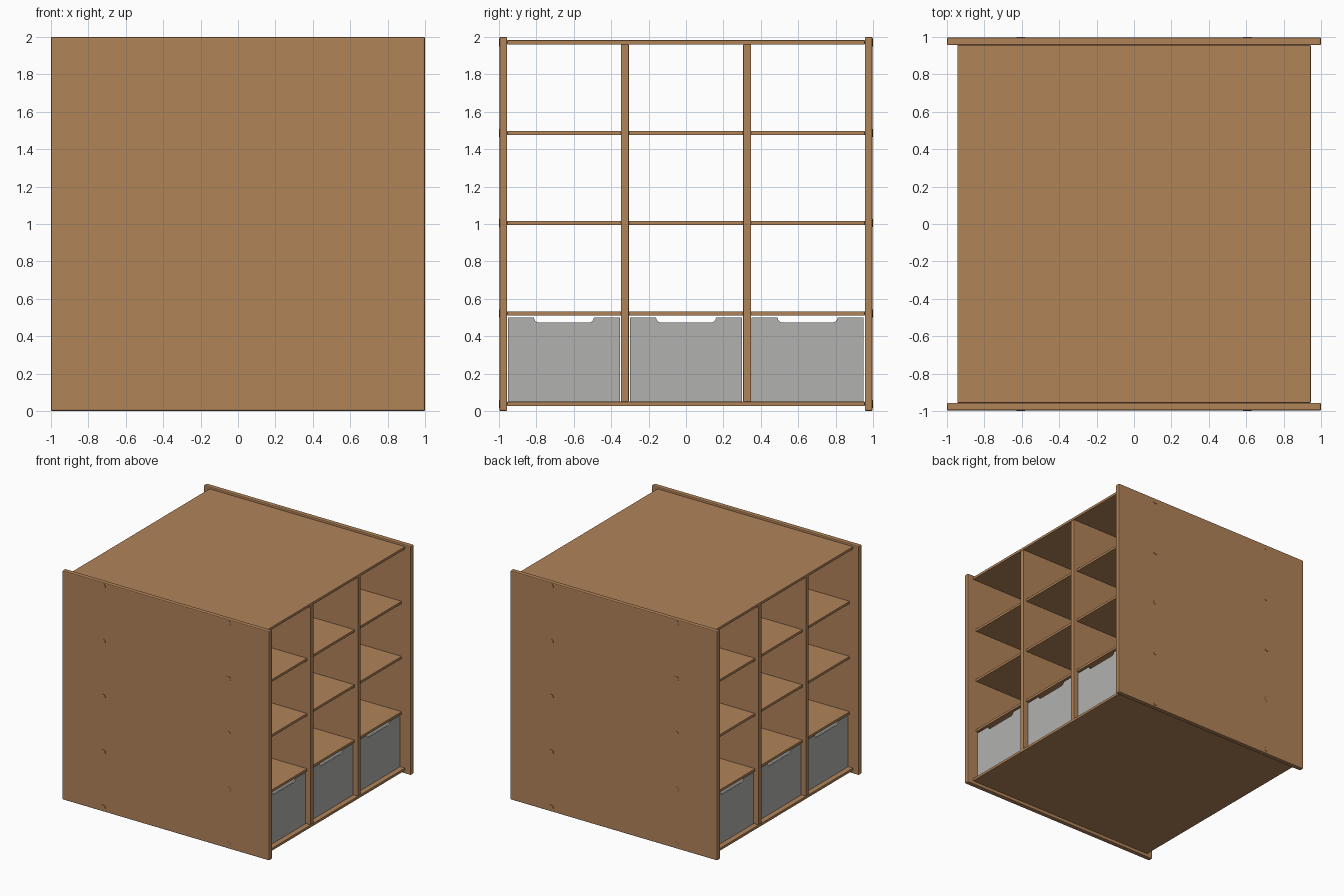
import bpy, bmesh, math
from mathutils import Matrix

if "Cube" in bpy.data.objects:
    bpy.data.objects.remove(bpy.data.objects["Cube"])


def material(name, rgb):
    m = bpy.data.materials.new(name)
    m.diffuse_color = (*rgb, 1)
    m.use_nodes = True
    m.node_tree.nodes["Principled BSDF"].inputs["Base Color"].default_value = m.diffuse_color
    return m


WOOD = material("warm_wood", (0.44, 0.227, 0.099))
GREY = material("box_grey", (0.44, 0.44, 0.43))


def finish(name, bm, mat, bevel=0):
    bmesh.ops.recalc_face_normals(bm, faces=bm.faces)
    me = bpy.data.meshes.new(name)
    bm.to_mesh(me)
    bm.free()
    me.materials.append(mat)
    ob = bpy.data.objects.new(name, me)
    bpy.context.collection.objects.link(ob)
    if bevel:
        b = ob.modifiers.new("rounded_edges", 'BEVEL')
        b.width, b.segments = bevel, 2
    return ob


def add_box(bm, x0, x1, y0, y1, z0, z1):
    mat = (Matrix.Translation(((x0 + x1) / 2, (y0 + y1) / 2, (z0 + z1) / 2))
           @ Matrix.Diagonal((x1 - x0, y1 - y0, z1 - z0, 1)))
    bmesh.ops.create_cube(bm, size=1, matrix=mat)


def board(name, x, y0, y1, z0, z1, bevel=0.003):
    bm = bmesh.new()
    add_box(bm, -x, x, y0, y1, z0, z1)
    return finish(name, bm, WOOD, bevel)


# Side panels, and the upright dividers between them
board("front_side_panel", 1, -0.997, -0.956, 0, 2, 0.007)
board("back_side_panel", 1, 0.956, 0.997, 0, 2, 0.007)
board("front_divider", 0.943, -0.348, -0.306, 0.05, 1.96)
board("back_divider", 0.943, 0.306, 0.348, 0.05, 1.96)

# Full-width bottom and top boards
board("bottom_board", 0.945, -0.956, 0.956, 0.027, 0.05)
board("top_board", 0.945, -0.956, 0.956, 1.96, 1.983)

# Inner shelves, slightly set back, one per bay
BAYS = [(-0.956, -0.348), (-0.306, 0.306), (0.348, 0.956)]
for row, z in enumerate((0.511, 0.994, 1.475)):
    for col, (y0, y1) in enumerate(BAYS):
        board(f"shelf_{row}_{col}", 0.912, y0, y1, z, z + 0.022, 0.002)

# Flat screw caps on the outer faces, at each board height
for sy in (-1, 1):
    bm = bmesh.new()
    for x in (-0.605, 0.605):
        for z in (0.038, 0.522, 1.005, 1.486, 1.971):
            mat = (Matrix.Translation((x, sy * 0.998, z))
                   @ Matrix.Rotation(math.pi / 2, 4, 'X'))
            bmesh.ops.create_cone(bm, cap_ends=True, segments=16, radius1=0.022,
                                  radius2=0.022, depth=0.004, matrix=mat)
    finish("front_screw_caps" if sy < 0 else "back_screw_caps", bm, WOOD)


# Open storage boxes with a rounded hand notch in each end
def storage_box(name, yc):
    w, x, t, z0, z1, n, r = 0.299, 0.9, 0.012, 0.051, 0.5, 0.16, 0.027
    bm = bmesh.new()
    # notch outline: lower corners rounded
    half = [(n - r + r * math.cos(a), z1 - r * math.sin(a))
            for a in (i * math.pi / 10 for i in range(6))]
    profile = ([(-w, z0), (w, z0), (w, z1)] + half
               + [(-y, z) for y, z in reversed(half)] + [(-w, z1)])
    for s in (-1, 1):
        f = bm.faces.new([bm.verts.new((s * x, yc + y, z)) for y, z in profile])
        ext = bmesh.ops.extrude_face_region(bm, geom=[f], use_keep_orig=True)
        vs = [v for v in ext["geom"] if isinstance(v, bmesh.types.BMVert)]
        bmesh.ops.translate(bm, verts=vs, vec=(-s * t, 0, 0))
        # long side wall
        ya, yb = sorted((yc + s * w, yc + s * (w - t)))
        add_box(bm, -x + t, x - t, ya, yb, z0, z1)
    add_box(bm, -x + t, x - t, yc - w + t, yc + w - t, z0, z0 + t)
    finish(name, bm, GREY)


for name, yc in (("front_box", -0.653), ("middle_box", 0), ("back_box", 0.650)):
    storage_box(name, yc)
